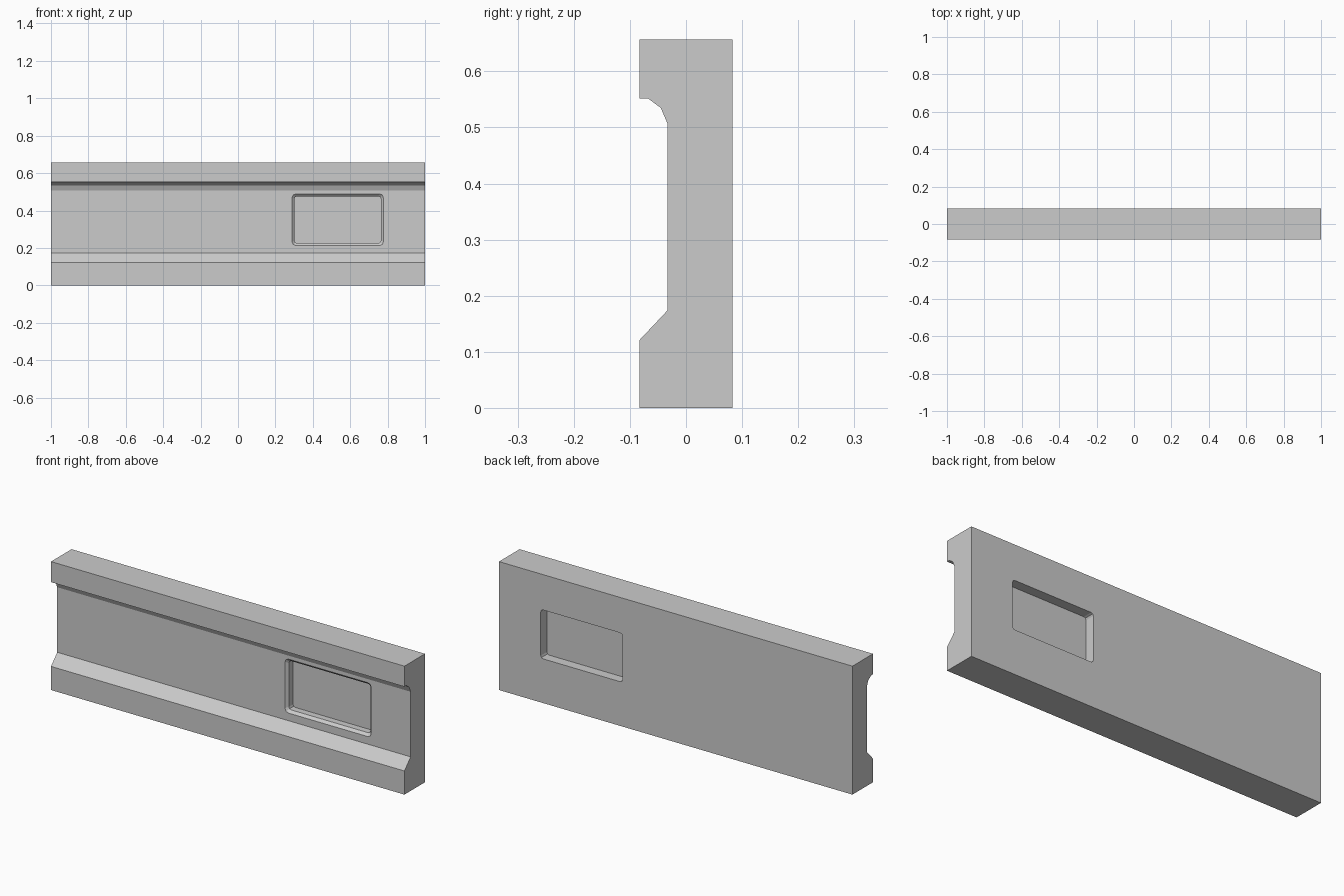
import bpy, bmesh
from math import sin, cos, pi

if "Cube" in bpy.data.objects:
    bpy.data.objects.remove(bpy.data.objects["Cube"])


def loft(name, rings):
    """Solid skinned through matching closed rings, capped at both ends."""
    bm = bmesh.new()
    loops = [[bm.verts.new(p) for p in ring] for ring in rings]
    n = len(loops[0])
    for a, b in zip(loops, loops[1:]):
        for i in range(n):
            j = (i + 1) % n
            bm.faces.new((a[i], a[j], b[j], b[i]))
    bm.faces.new(loops[0])
    bm.faces.new(loops[-1])
    bmesh.ops.recalc_face_normals(bm, faces=bm.faces)
    mesh = bpy.data.meshes.new(name)
    bm.to_mesh(mesh)
    bm.free()
    obj = bpy.data.objects.new(name, mesh)
    bpy.context.collection.objects.link(obj)
    return obj


def rounded_rect(y, grow=0.0, segments=2):
    """Window outline with rounded corners at depth y."""
    cx, cz, hx, hz = 0.533, 0.351, 0.231 + grow, 0.125 + grow
    r = 0.013 + grow * 0.5
    pts = []
    for k, (sx, sz) in enumerate(((1, 1), (-1, 1), (-1, -1), (1, -1))):
        for s in range(segments + 1):
            a = (k + s / segments) * pi / 2
            pts.append((cx + sx * (hx - r) + r * cos(a), y,
                        cz + sz * (hz - r) + r * sin(a)))
    return pts


# Wall panel: moulded cross-section swept along x
profile = [(-0.083, 0), (0.083, 0), (0.083, 0.657), (-0.083, 0.657),
           (-0.083, 0.552), (-0.068, 0.552), (-0.045, 0.535),
           (-0.033, 0.507), (-0.033, 0.174), (-0.083, 0.121)]
wall = loft("wall_panel", [[(x, y, z) for y, z in profile] for x in (-1, 1)])

# Window opening, bevelled on the front edge
cutter = loft("window_cutter", [rounded_rect(-0.05, 0.013),
                                rounded_rect(-0.033, 0.013),
                                rounded_rect(-0.020),
                                rounded_rect(0.10)])
cutter.hide_render = True
cutter.hide_set(True)
mod = wall.modifiers.new("window_opening", 'BOOLEAN')
mod.operation = 'DIFFERENCE'
mod.solver = 'EXACT'
mod.object = cutter

# Recessed pane filling the opening
loft("window_pane", [rounded_rect(0.013), rounded_rect(0.033)])
